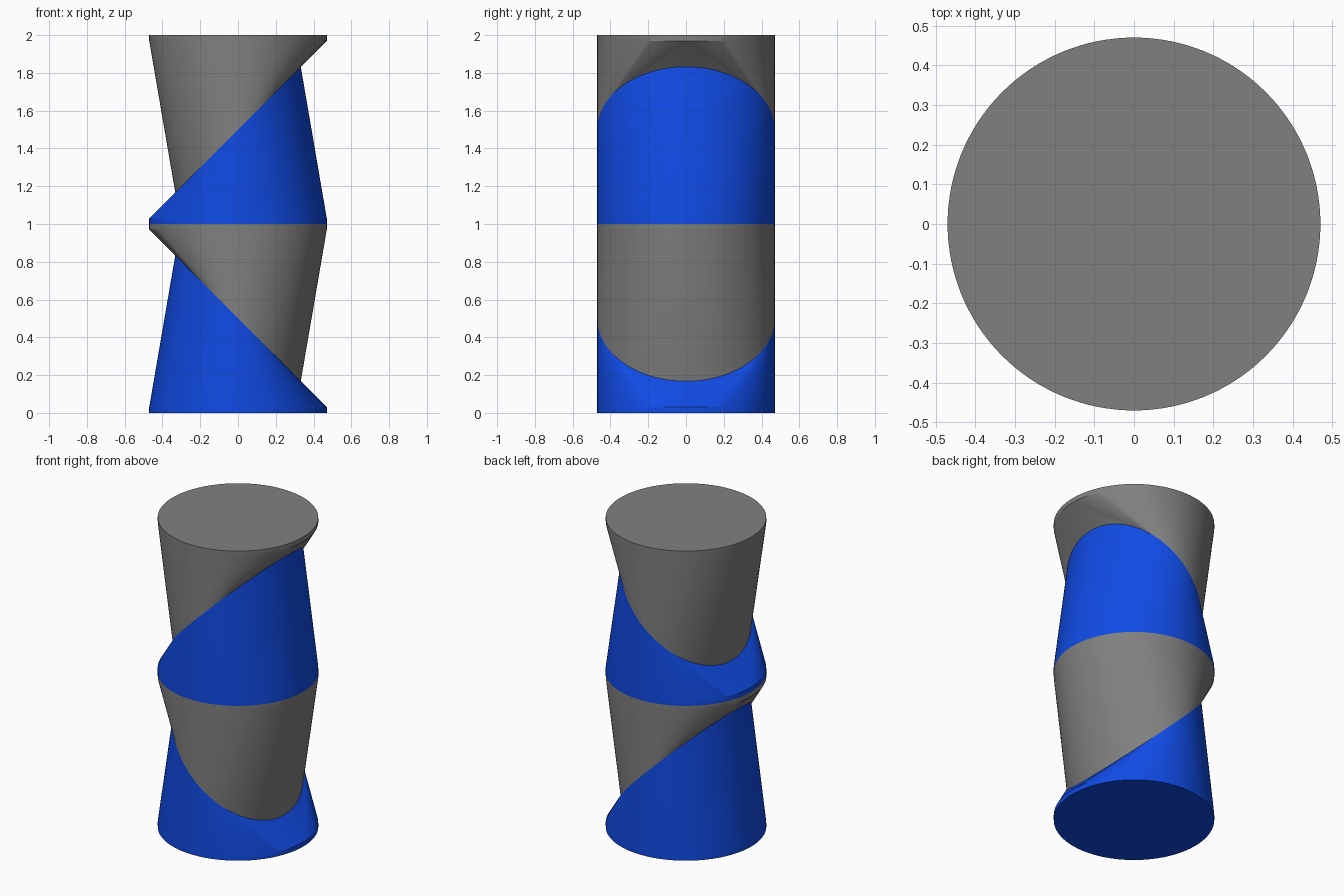
import bpy, bmesh, math
from mathutils import Vector

cube = bpy.data.objects.get("Cube")
if cube:
    bpy.data.objects.remove(cube, do_unlink=True)

RADIUS = 0.47      # radius of every disc
RIM = 0.03         # thickness of the flat end disc
SEGMENTS = 128


def make_material(name, colour):
    mat = bpy.data.materials.new(name)
    mat.use_nodes = True
    mat.diffuse_color = colour
    mat.node_tree.nodes["Principled BSDF"].inputs["Base Color"].default_value = colour
    return mat


blue = make_material("bright blue", (0.005, 0.07, 0.78, 1))
grey = make_material("mid grey", (0.216, 0.216, 0.216, 1))


def make_wedge(name, mat, base_z, up, side):
    """Hull of a thin flat disc and a 45 degree disc; side is the x sign of the short side."""
    bm = bmesh.new()
    s = math.sqrt(0.5)
    for i in range(SEGMENTS):
        a = 2 * math.pi * i / SEGMENTS
        c, y = RADIUS * math.cos(a), RADIUS * math.sin(a)
        for x, z in ((c, 0), (c, RIM), (c * s, 0.5 - c * s)):
            bm.verts.new(Vector((side * x, y, base_z + up * z)))
    hull = bmesh.ops.convex_hull(bm, input=bm.verts[:])
    loose = {v for v in hull["geom_interior"] + hull["geom_unused"]
             if isinstance(v, bmesh.types.BMVert) and v.is_valid}
    bmesh.ops.delete(bm, geom=list(loose), context='VERTS')
    # Merge the flat faces
    bmesh.ops.dissolve_limit(bm, angle_limit=math.radians(0.1),
                             verts=bm.verts[:], edges=bm.edges[:])
    bmesh.ops.recalc_face_normals(bm, faces=bm.faces[:])
    mesh = bpy.data.meshes.new(name)
    bm.to_mesh(mesh)
    bm.free()
    mesh.materials.append(mat)
    obj = bpy.data.objects.new(name, mesh)
    bpy.context.collection.objects.link(obj)
    bpy.ops.object.select_all(action='DESELECT')
    obj.select_set(True)
    bpy.context.view_layer.objects.active = obj
    bpy.ops.object.shade_smooth_by_angle(angle=math.radians(25))


# Two stacked elbows, the upper one mirrored
for level, z, side in (("lower", 0, 1), ("upper", 1, -1)):
    make_wedge(level + "_blue_wedge", blue, z, 1, side)
    make_wedge(level + "_grey_wedge", grey, z + 1, -1, -side)
